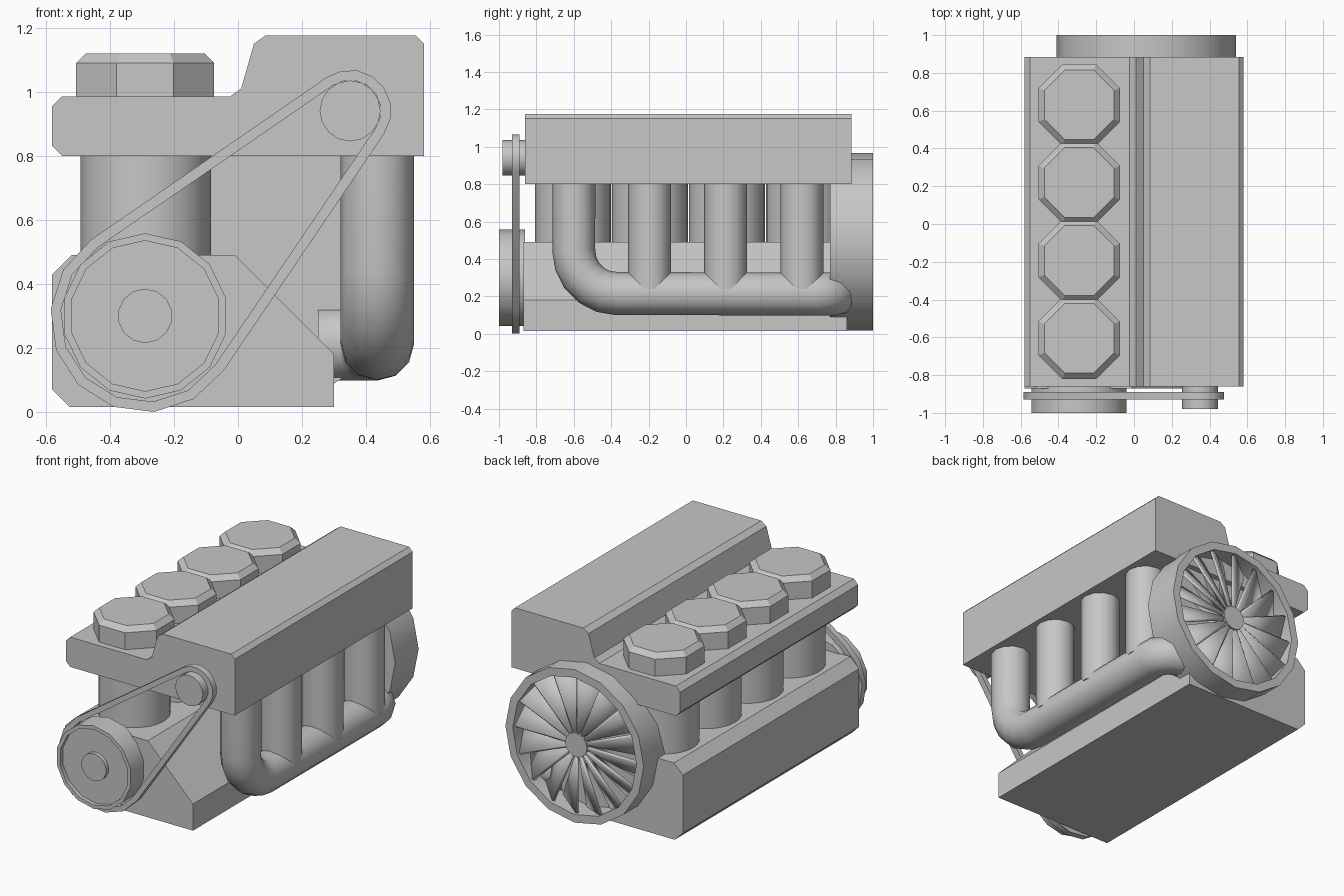
import bpy, bmesh
from math import cos, sin, pi, acos, atan2, hypot, radians

cube = bpy.data.objects.get("Cube")
if cube:
    bpy.data.objects.remove(cube, do_unlink=True)

GREY = (0.57, 0.57, 0.57, 1)
metal = bpy.data.materials.new("grey_metal")
metal.use_nodes = True
metal.diffuse_color = GREY
metal.node_tree.nodes["Principled BSDF"].inputs["Base Color"].default_value = GREY


def activate(ob):
    bpy.ops.object.select_all(action="DESELECT")
    ob.select_set(True)
    bpy.context.view_layer.objects.active = ob


def finish(bm, name):
    bmesh.ops.recalc_face_normals(bm, faces=bm.faces)
    me = bpy.data.meshes.new(name)
    bm.to_mesh(me)
    bm.free()
    me.materials.append(metal)
    ob = bpy.data.objects.new(name, me)
    bpy.context.collection.objects.link(ob)
    activate(ob)
    bpy.ops.object.shade_smooth_by_angle(angle=radians(26))
    return ob


def bridge(bm, a, b):
    for i in range(len(a)):
        j = (i + 1) % len(a)
        bm.faces.new((a[i], a[j], b[j], b[i]))


def extrude_profile(name, outline, y0, y1):
    """Extrude an x-z outline along y."""
    bm = bmesh.new()
    a, b = [[bm.verts.new((x, y, z)) for x, z in outline] for y in (y0, y1)]
    bridge(bm, a, b)
    bm.faces.new(a)
    bm.faces.new(b)
    return finish(bm, name)


def lathe(name, profile, sides, centre, axis="Z", phase=0.0):
    """Turn (radius, height) points around an axis through the centre."""
    bm = bmesh.new()
    rings = []
    for r, h in profile:
        ring = []
        for i in range(sides):
            t = phase + 2 * pi * i / sides
            u, v = centre[0] + r * cos(t), centre[1] + r * sin(t)
            ring.append(bm.verts.new((u, v, h) if axis == "Z" else (u, h, v)))
        rings.append(ring)
    for a, b in zip(rings, rings[1:]):
        bridge(bm, a, b)
    bm.faces.new(rings[0])
    bm.faces.new(rings[-1])
    return finish(bm, name)


def pipe(name, points, radius):
    cu = bpy.data.curves.new(name, "CURVE")
    cu.dimensions = "3D"
    cu.bevel_depth = radius
    cu.bevel_resolution = 4
    cu.use_fill_caps = True
    sp = cu.splines.new("POLY")
    sp.points.add(len(points) - 1)
    for p, co in zip(sp.points, points):
        p.co = (*co, 1)
    ob = bpy.data.objects.new(name, cu)
    bpy.context.collection.objects.link(ob)
    cu.materials.append(metal)
    activate(ob)
    bpy.ops.object.convert(target="MESH")
    bpy.ops.object.shade_smooth_by_angle(angle=radians(40))


# Lower block and stepped head
extrude_profile("lower_block", [
    (-0.58, 0.07), (-0.525, 0.015), (0.30, 0.015), (0.30, 0.18),
    (-0.01, 0.49), (-0.52, 0.49), (-0.58, 0.43)], -0.87, 0.86)
extrude_profile("head", [
    (-0.58, 0.83), (-0.55, 0.80), (0.58, 0.80), (0.58, 1.15), (0.555, 1.175),
    (0.085, 1.175), (0.05, 1.15), (0.01, 1.01), (-0.025, 0.985),
    (-0.55, 0.985), (-0.58, 0.955)], -0.86, 0.885)

# Cylinders with octagonal caps
for i in range(4):
    y = -0.605 + 0.412 * i
    lathe(f"cylinder_{i + 1}", [(0.203, 0.45), (0.203, 0.83)], 28, (-0.288, y))
    lathe(f"cap_{i + 1}", [(0.233, 0.97), (0.233, 1.09), (0.2, 1.12)],
          8, (-0.29, y), phase=pi / 8)

# Exhaust manifold: bent main pipe ending in an elbow, plus three branches
PX, PR = 0.435, 0.115
path = [(PX, -0.6, 0.83)]
for i in range(6):
    t = pi + pi / 2 * i / 5
    path.append((PX, -0.37 + 0.23 * cos(t), 0.445 + 0.23 * sin(t)))
for i in range(6):
    t = pi / 2 * i / 5
    path.append((PX - 0.12 + 0.12 * cos(t), 0.685 + 0.12 * sin(t), 0.213))
path.append((0.25, 0.805, 0.213))
pipe("main_exhaust_pipe", path, PR)
for i in range(3):
    y = -0.195 + 0.407 * i
    pipe(f"branch_pipe_{i + 1}", [(PX, y, 0.83), (PX, y, 0.24)], PR)

# Crank pulley and small upper pulley
BIG, SMALL = (-0.29, 0.30), (0.35, 0.94)
lathe("crank_pulley", [(0.258, -0.86), (0.258, -1), (0.235, -1), (0.235, -0.975),
                       (0.085, -0.975), (0.085, -1)], 14, BIG, "Y", pi / 2)
lathe("upper_pulley", [(0.095, -0.85), (0.095, -0.98)], 16, SMALL, "Y")


# Drive belt wrapped round both pulleys
def belt_outline(r_big, r_small):
    cx, cz = BIG[0], 0.295
    dx, dz = SMALL[0] - cx, SMALL[1] - cz
    a, b = atan2(dz, dx), acos((r_big - r_small) / hypot(dx, dz))
    pts = []
    for (x, z), r, start, span, n in (
            ((cx, cz), r_big, a + b, 2 * pi - 2 * b, 8),
            (SMALL, r_small, a - b, 2 * b, 7)):
        for i in range(n + 1):
            t = start + span * i / n
            pts.append((x + r * cos(t), z + r * sin(t)))
    return pts


bm = bmesh.new()
loops = [[bm.verts.new((x, y, z)) for x, z in belt_outline(*radii)]
         for radii, y in (((0.296, 0.128), -0.93), ((0.296, 0.128), -0.89),
                          ((0.264, 0.096), -0.89), ((0.264, 0.096), -0.93))]
for k in range(4):
    bridge(bm, loops[k], loops[(k + 1) % 4])
finish(bm, "drive_belt")

# Turbine housing, hub and tilted blades
TURBINE = (0.065, 0.492)
lathe("turbine_housing", [(0.475, 0.77), (0.475, 1), (0.425, 1), (0.425, 0.85)],
      16, TURBINE, "Y")
lathe("turbine_hub", [(0.075, 0.82), (0.075, 0.985)], 14, TURBINE, "Y")
bm = bmesh.new()
BLADES = 16
for i in range(BLADES):
    a = 2 * pi * i / BLADES
    b = a + 2 * pi / BLADES
    bm.faces.new([bm.verts.new((TURBINE[0] + r * cos(t), y, TURBINE[1] + r * sin(t)))
                  for r, t, y in ((0.05, a, 0.975), (0.43, a, 0.975),
                                  (0.43, b, 0.865), (0.05, b, 0.865))])
blades = finish(bm, "turbine_blades")
solid = blades.modifiers.new("thickness", "SOLIDIFY")
solid.thickness = 0.018
solid.offset = 0
